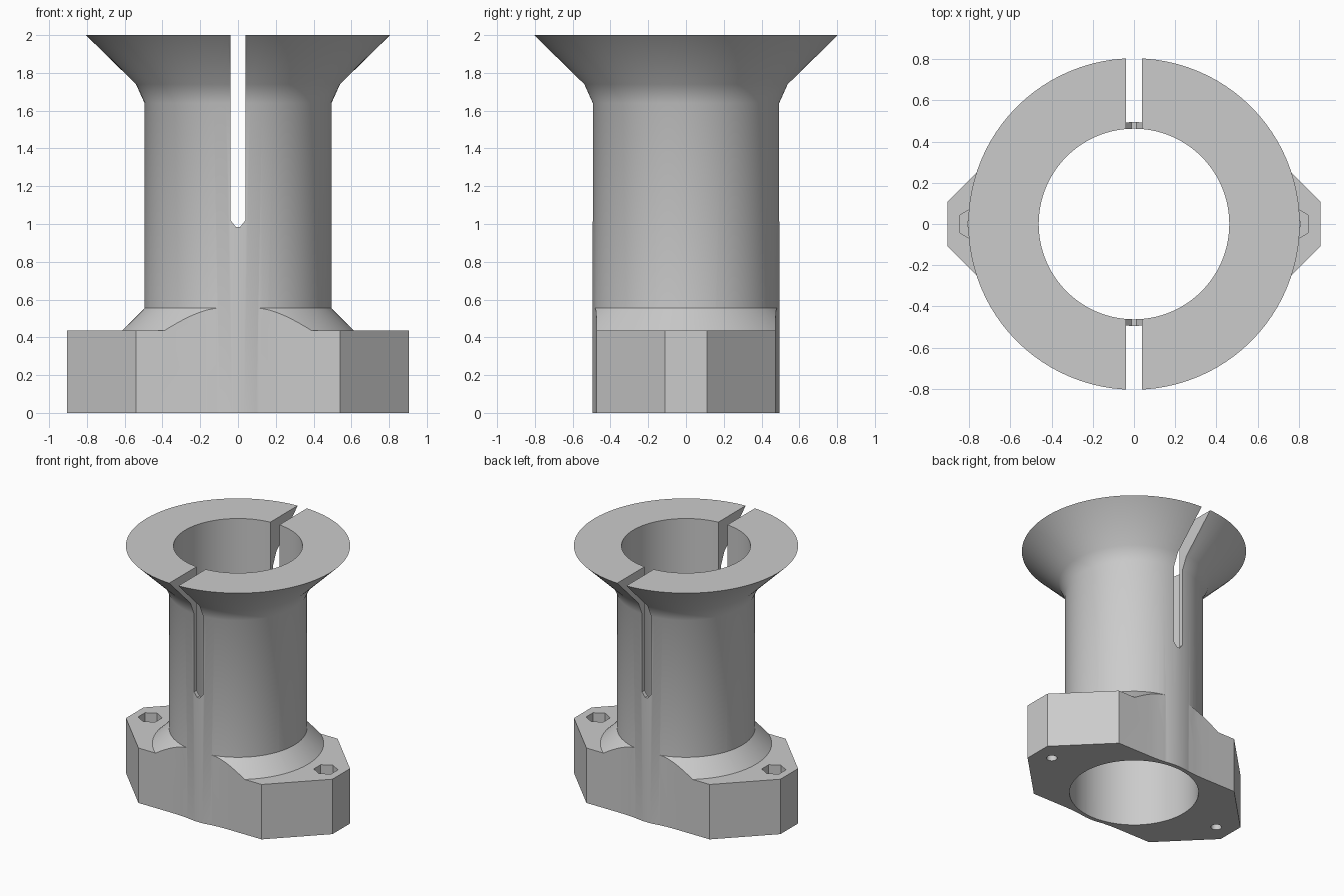
import bpy, bmesh, math

cube = bpy.data.objects.get("Cube")
if cube:
    bpy.data.objects.remove(cube, do_unlink=True)

SEGMENTS = 96
grey = bpy.data.materials.new("light_grey")
grey.use_nodes = True
COLOUR = (0.6, 0.6, 0.6, 1)
grey.diffuse_color = COLOUR
grey.node_tree.nodes["Principled BSDF"].inputs["Base Color"].default_value = COLOUR


def finish(name, bm):
    bmesh.ops.recalc_face_normals(bm, faces=bm.faces)
    mesh = bpy.data.meshes.new(name)
    bm.to_mesh(mesh)
    bm.free()
    mesh.materials.append(grey)
    obj = bpy.data.objects.new(name, mesh)
    bpy.context.scene.collection.objects.link(obj)
    return obj


def turned(name, profile, centre_x=0, sides=SEGMENTS, phase=0):
    """Closed solid of revolution from (radius, height) pairs."""
    bm = bmesh.new()
    rings = []
    for r, z in profile:
        angles = [2 * math.pi * i / sides + phase for i in range(sides)]
        rings.append([bm.verts.new((centre_x + r * math.cos(a), r * math.sin(a), z)) for a in angles])
    for low, high in zip(rings, rings[1:]):
        for i in range(sides):
            j = (i + 1) % sides
            bm.faces.new((low[i], low[j], high[j], high[i]))
    bm.faces.new(rings[0])
    bm.faces.new(rings[-1])
    return finish(name, bm)


def prism(name, outline, offset):
    """Extrude a closed 3D outline along an offset."""
    bm = bmesh.new()
    face = bm.faces.new([bm.verts.new(p) for p in outline])
    new = bmesh.ops.extrude_face_region(bm, geom=[face])["geom"]
    bmesh.ops.translate(bm, vec=offset, verts=[v for v in new if isinstance(v, bmesh.types.BMVert)])
    return finish(name, bm)


def combine(target, tool, operation):
    """Apply a boolean and drop the tool."""
    mod = target.modifiers.new(operation, "BOOLEAN")
    mod.operation, mod.solver, mod.object = operation, "EXACT", tool
    bpy.context.view_layer.objects.active = target
    bpy.ops.object.modifier_apply(modifier=mod.name)
    bpy.data.objects.remove(tool, do_unlink=True)


# Outline of the mounting flange, one quarter mirrored to four
quarter = [(0.905, 0.11), (0.54, 0.475), (0.25, 0.475), (0.17, 0.477), (0.11, 0.4826)]
half = quarter + [(-x, y) for x, y in reversed(quarter)]
outline = half + [(-x, -y) for x, y in half]


def flange_prism(name, height):
    return prism(name, [(x, y, 0) for x, y in outline], (0, 0, height))


# Flared tube
sleeve = turned("flanged_sleeve", [(0.495, 0), (0.495, 1.64), (0.54, 1.74), (0.805, 2)])

# Flange plate and the sloped collar trimmed to its sides
collar = turned("collar", [(0.615, 0.2), (0.615, 0.435), (0.475, 0.575)])
combine(collar, flange_prism("collar_trim", 0.8), "INTERSECT")
combine(sleeve, flange_prism("flange", 0.435), "UNION")
combine(sleeve, collar, "UNION")

# Bore
combine(sleeve, turned("bore", [(0.463, -0.1), (0.463, 2.1)]), "DIFFERENCE")

# Slot through the flare, front and back
slot = [(-0.04, 2.1), (-0.04, 1.02), (-0.012, 0.985), (0.012, 0.985), (0.04, 1.02), (0.04, 2.1)]
combine(sleeve, prism("slot", [(x, -1, z) for x, z in slot], (0, 2, 0)), "DIFFERENCE")

# Hexagonal pockets with screw holes
for side in (-1, 1):
    x = side * 0.77
    combine(sleeve, turned("pocket", [(0.087, 0.2), (0.087, 0.6)], x, 6, math.pi / 6), "DIFFERENCE")
    combine(sleeve, turned("screw_hole", [(0.038, -0.1), (0.038, 0.3)], x, 24), "DIFFERENCE")

# Smooth the round walls, keep the crisp edges
bpy.ops.object.select_all(action="DESELECT")
sleeve.select_set(True)
bpy.context.view_layer.objects.active = sleeve
bpy.ops.object.shade_smooth_by_angle(angle=math.radians(30))
